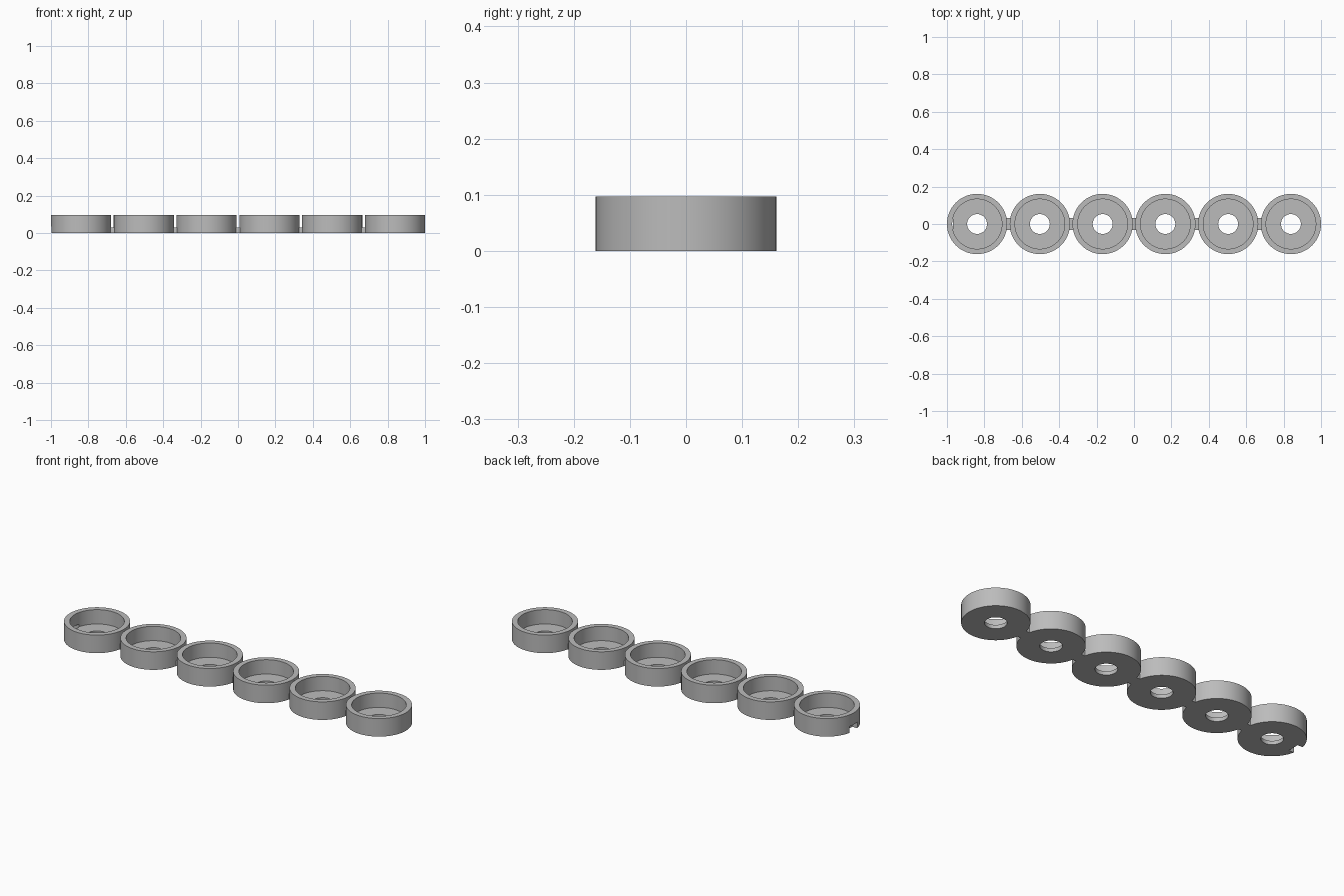
import bpy
import math

if "Cube" in bpy.data.objects:
    bpy.data.objects.remove(bpy.data.objects["Cube"], do_unlink=True)

COUNT, OUTER, INNER, HOLE = 6, 0.161, 0.133, 0.053
HEIGHT, FLOOR, LINK_TOP, LINK_WIDTH = 0.097, 0.02, 0.03, 0.064
SEGMENTS = 96
FIRST = -1 + OUTER
PITCH = -2 * FIRST / (COUNT - 1)

grey = bpy.data.materials.new("plain grey")
grey.use_nodes = True
colour = (0.5, 0.5, 0.5, 1)
grey.diffuse_color = colour
grey.node_tree.nodes["Principled BSDF"].inputs["Base Color"].default_value = colour


def make_cup(name, x):
    """Ring-shaped cup with a hole in its floor, turned from a closed profile."""
    profile = [(HOLE, 0), (OUTER, 0), (OUTER, HEIGHT),
               (INNER, HEIGHT), (INNER, FLOOR), (HOLE, FLOOR)]
    n = len(profile)
    verts, faces = [], []
    for s in range(SEGMENTS):
        a = 2 * math.pi * s / SEGMENTS
        verts += [(r * math.cos(a), r * math.sin(a), z) for r, z in profile]
        t = (s + 1) % SEGMENTS
        for i in range(n):
            j = (i + 1) % n
            faces.append((s * n + i, t * n + i, t * n + j, s * n + j))
    mesh = bpy.data.meshes.new(name)
    mesh.from_pydata(verts, [], faces)
    mesh.materials.append(grey)
    cup = bpy.data.objects.new(name, mesh)
    cup.location.x = x
    bpy.context.collection.objects.link(cup)
    return cup


def make_box(name, x0, x1, z0, z1):
    bpy.ops.mesh.primitive_cube_add(size=1, location=((x0 + x1) / 2, 0, (z0 + z1) / 2))
    box = bpy.context.object
    box.name = name
    box.scale = (x1 - x0, LINK_WIDTH, z1 - z0)
    box.data.materials.append(grey)
    return box


# Row of cups
cups = [make_cup(f"cup_{i + 1}", FIRST + i * PITCH) for i in range(COUNT)]

# Low bars joining neighbouring cups
for i in range(COUNT - 1):
    middle = FIRST + (i + 0.5) * PITCH
    make_box(f"link_{i + 1}", middle - 0.02, middle + 0.02, 0.0, LINK_TOP)

# Open notch through the wall of the end cup
cutter = make_box("notch_cutter", -1.05, FIRST - INNER + 0.005, -0.05, LINK_TOP + 0.004)
cutter.hide_render = True
cutter.hide_viewport = True
cut = cups[0].modifiers.new("notch", "BOOLEAN")
cut.operation = "DIFFERENCE"
cut.solver = "EXACT"
cut.object = cutter
bpy.context.view_layer.objects.active = cups[0]
bpy.ops.object.modifier_apply(modifier=cut.name)
bpy.data.objects.remove(cutter, do_unlink=True)

# Smooth round walls with crisp rims
bpy.ops.object.select_all(action="DESELECT")
for cup in cups:
    cup.select_set(True)
bpy.context.view_layer.objects.active = cups[0]
bpy.ops.object.shade_smooth_by_angle(angle=math.radians(30))
